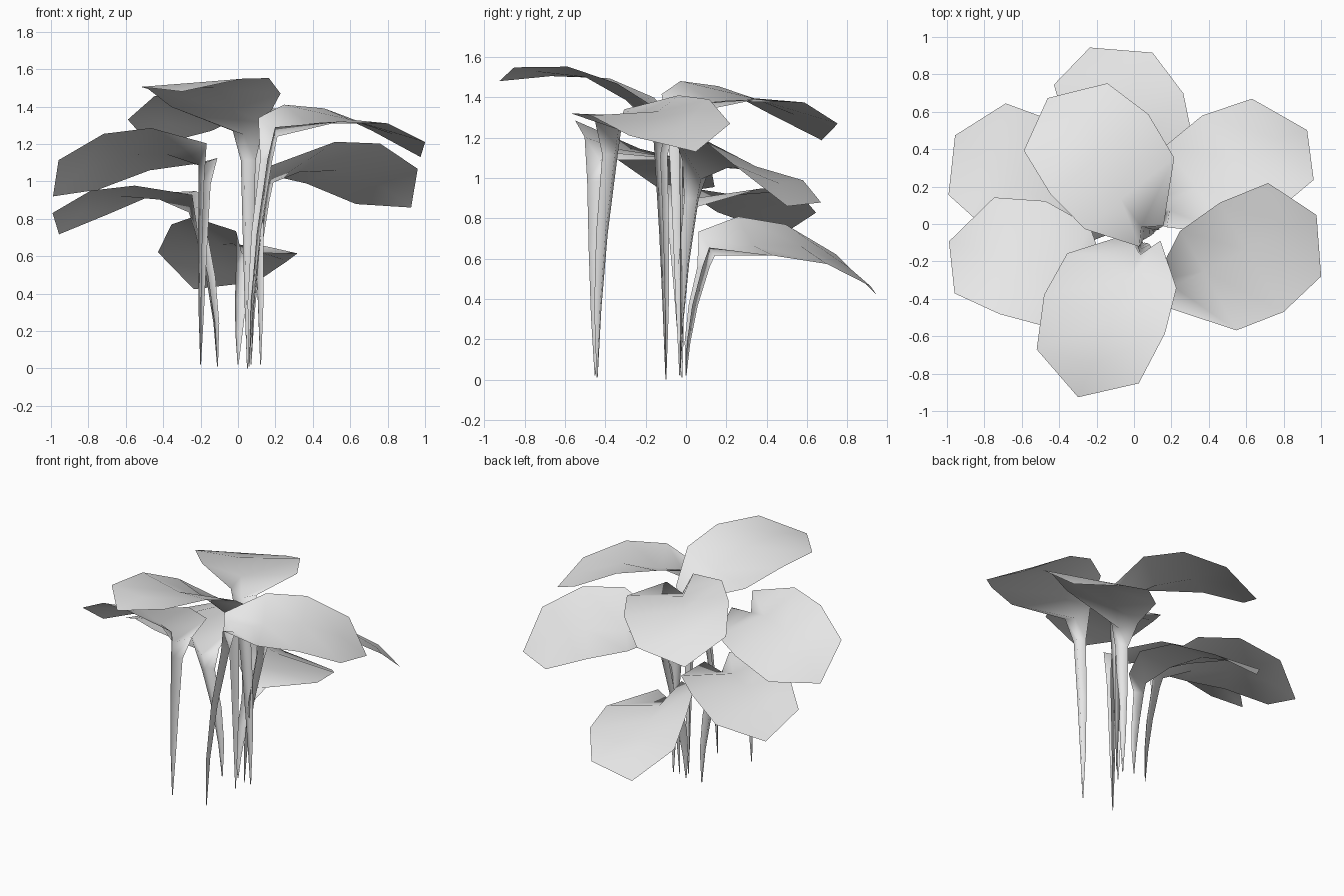
import bpy, bmesh, math
from mathutils import Vector, Matrix

if "Cube" in bpy.data.objects:
    bpy.data.objects.remove(bpy.data.objects["Cube"], do_unlink=True)

mat = bpy.data.materials.new("pale_grey")
mat.use_nodes = True
GREY = (0.8, 0.8, 0.8, 1)
mat.diffuse_color = GREY
mat.node_tree.nodes["Principled BSDF"].inputs["Base Color"].default_value = GREY

# Blade rows: left edge, midrib, right edge (along, across, up)
BLADE = [
    [(-.045, .07, .1), (.035, 0, 0), (-.03, -.1, .05)],
    [(.2, .25, .17), (.22, 0, .07), (.23, -.36, .08)],
    [(.46, .29, .15), (.47, 0, .09), (.5, -.385, .07)],
    [(.735, .268, .03), (.73, 0, .01), (.765, -.305, -.03)],
]
TIP = (.89, 0, -.11)

# Stem rows: share of height, half width of the channel
STEM = [(0, .003), (.28, .02), (.58, .032), (.9, .043)]


def make_leaf(name, foot, neck, heading, pitch=0, roll=0):
    """One open channel stem that flares into a blade."""
    foot, neck = Vector(foot), Vector(neck)
    turn = Matrix.Rotation(math.radians(heading), 3, 'Z')
    pose = turn @ Matrix.Rotation(-pitch, 3, 'Y') @ Matrix.Rotation(roll, 3, 'X')
    bm = bmesh.new()
    rows = []
    # stem: V section with the keel under the midrib
    for t, w in STEM:
        c = foot.lerp(neck, t * t)
        c.z = foot.z + (neck.z - foot.z) * t
        section = [(-w / 2, w, 0), (w * .7, 0, 0), (-w / 2, -w, 0)]
        rows.append([bm.verts.new(c + turn @ Vector(p)) for p in section])
    # blade
    for row in BLADE:
        rows.append([bm.verts.new(neck + pose @ Vector(p)) for p in row])
    for low, high in zip(rows, rows[1:]):
        for i in range(2):
            bm.faces.new((low[i], low[i + 1], high[i + 1], high[i]))
    tip = bm.verts.new(neck + pose @ Vector(TIP))
    for i in range(2):
        bm.faces.new((rows[-1][i], rows[-1][i + 1], tip))
    for f in bm.faces:
        f.smooth = True
    mesh = bpy.data.meshes.new(name)
    bm.to_mesh(mesh)
    bm.free()
    mesh.materials.append(mat)
    obj = bpy.data.objects.new(name, mesh)
    bpy.context.collection.objects.link(obj)


make_leaf("low_back_leaf", (0, 0, .02), (.03, .11, .62), 106.5, -.1, .17)
make_leaf("back_right_leaf", (-.11, -.02, .01), (-.235, -.045, .835), 145, -.01, -.1)
make_leaf("front_right_leaf", (-.2, -.45, .02), (-.18, -.44, 1.09), 155.6, -.07, .17)
make_leaf("high_back_leaf", (.12, -.03, .02), (.06, -.045, 1.315), 126, -.02)
make_leaf("back_left_leaf", (.07, -.03, .02), (.16, .055, .995), 33.3, -.04, -.44)
make_leaf("front_left_leaf", (.06, -.44, .01), (.18, -.35, 1.24), 26.6)
make_leaf("high_front_leaf", (.05, -.1, 0), (.045, -.135, 1.235), 246.5, .4)
